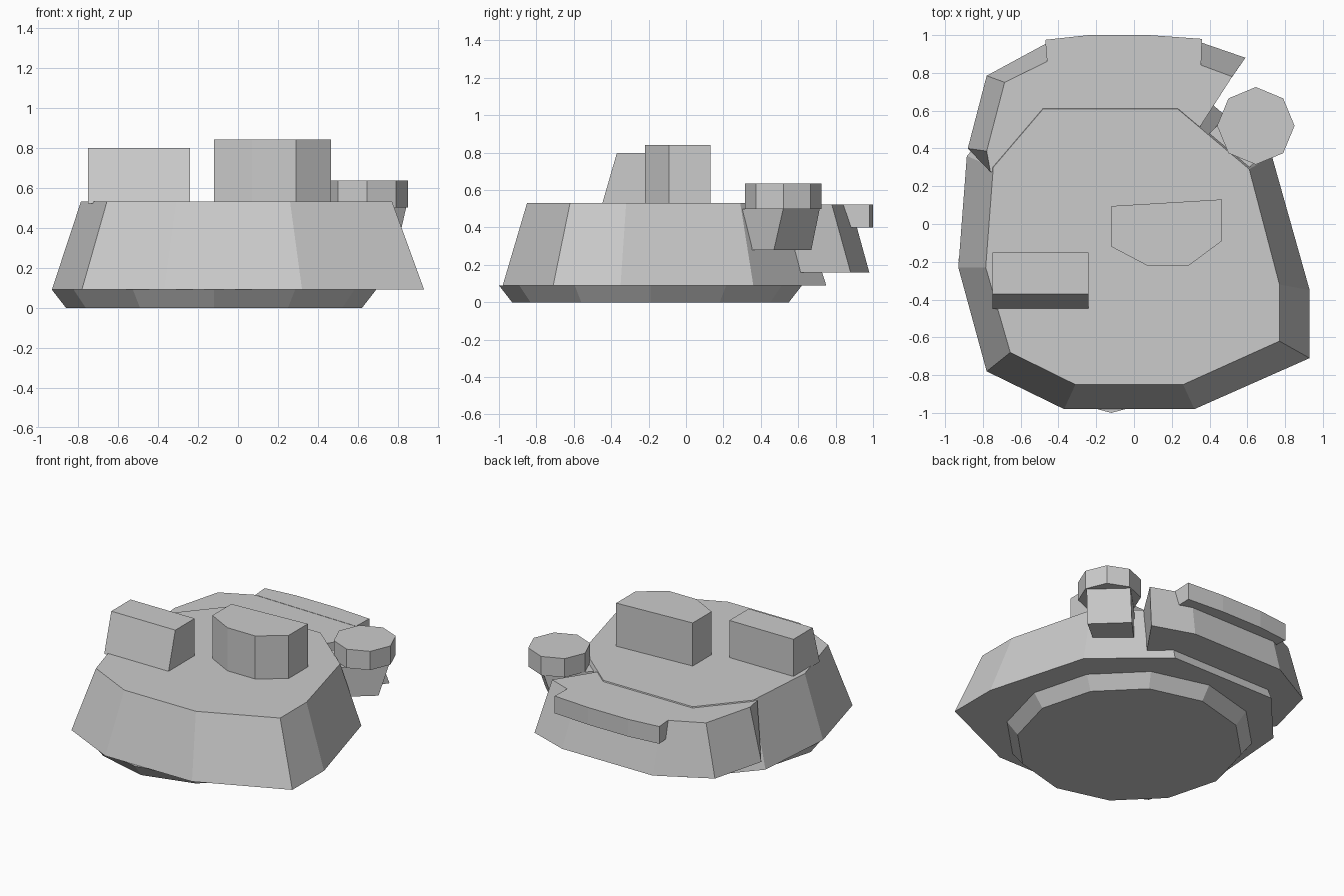
import bpy, bmesh
from math import sin, cos, pi


def loft(name, low, z0, high, z1):
    """Closed prism between two outlines with equal point counts (counter-clockwise)."""
    bm = bmesh.new()
    a = [bm.verts.new((x, y, z0)) for x, y in low]
    b = [bm.verts.new((x, y, z1)) for x, y in high]
    n = len(a)
    bm.faces.new(a[::-1])
    bm.faces.new(b)
    for i in range(n):
        j = (i + 1) % n
        bm.faces.new((a[i], a[j], b[j], b[i]))
    bmesh.ops.recalc_face_normals(bm, faces=bm.faces)
    mesh = bpy.data.meshes.new(name)
    bm.to_mesh(mesh)
    bm.free()
    ob = bpy.data.objects.new(name, mesh)
    bpy.context.collection.objects.link(ob)
    return ob


def ring(cx, cy, r, n):
    return [(cx + r * cos(2 * pi * i / n), cy + r * sin(2 * pi * i / n)) for i in range(n)]


# Twelve-sided turret ring
loft("base_ring", ring(-0.12, -0.19, 0.74, 12), 0, ring(-0.12, -0.19, 0.81, 12), 0.09)

# Main sloped shell
shell_low = [(-0.37, -0.98), (0.32, -0.98), (0.93, -0.71), (0.93, -0.35), (0.73, 0.36),
             (0.28, 0.75), (-0.54, 0.75), (-0.885, 0.36), (-0.93, -0.23), (-0.78, -0.78)]
shell_top = [(-0.31, -0.85), (0.26, -0.85), (0.77, -0.62), (0.77, -0.32), (0.61, 0.29),
             (0.23, 0.61), (-0.48, 0.61), (-0.745, 0.30), (-0.785, -0.23), (-0.655, -0.68)]
loft("turret_shell", shell_low, 0.09, shell_top, 0.53)

# Rear bustle
bustle_low = [(0.34, 0.52), (0.59, 0.88), (0.30, 0.98), (-0.42, 0.98),
              (-0.78, 0.785), (-0.88, 0.40), (-0.76, 0.28)]
bustle_top = [(0.34, 0.50), (0.52, 0.78), (0.25, 0.88), (-0.42, 0.88),
              (-0.685, 0.75), (-0.78, 0.386), (-0.76, 0.275)]
loft("rear_bustle", bustle_low, 0.16, bustle_top, 0.522)

# Stowage bar on the back
bar = [(-0.46, 0.855), (0.355, 0.836), (0.36, 0.98), (0.08, 1.0), (-0.24, 1.0), (-0.47, 0.975)]
loft("rear_bar", bar, 0.40, bar, 0.524)

# Roof sight box with a sloped front
loft("sight_box", [(-0.75, -0.45), (-0.24, -0.45), (-0.24, -0.15), (-0.75, -0.15)], 0.52,
     [(-0.75, -0.37), (-0.24, -0.37), (-0.24, -0.15), (-0.75, -0.15)], 0.797)

# Commander hatch block
hatch = [(-0.12, -0.12), (0.07, -0.22), (0.29, -0.22), (0.465, -0.09), (0.465, 0.13), (-0.12, 0.095)]
loft("hatch_block", hatch, 0.52, hatch, 0.84)

# Side bracket and its octagonal cap
loft("side_bracket", [(0.79, 0.47), (0.58, 0.67), (0.39, 0.47), (0.62, 0.33)], 0.28,
     [(0.84, 0.52), (0.63, 0.715), (0.39, 0.47), (0.60, 0.29)], 0.50)
loft("octagon_cap", ring(0.645, 0.52, 0.205, 8), 0.50, ring(0.645, 0.52, 0.205, 8), 0.635)
